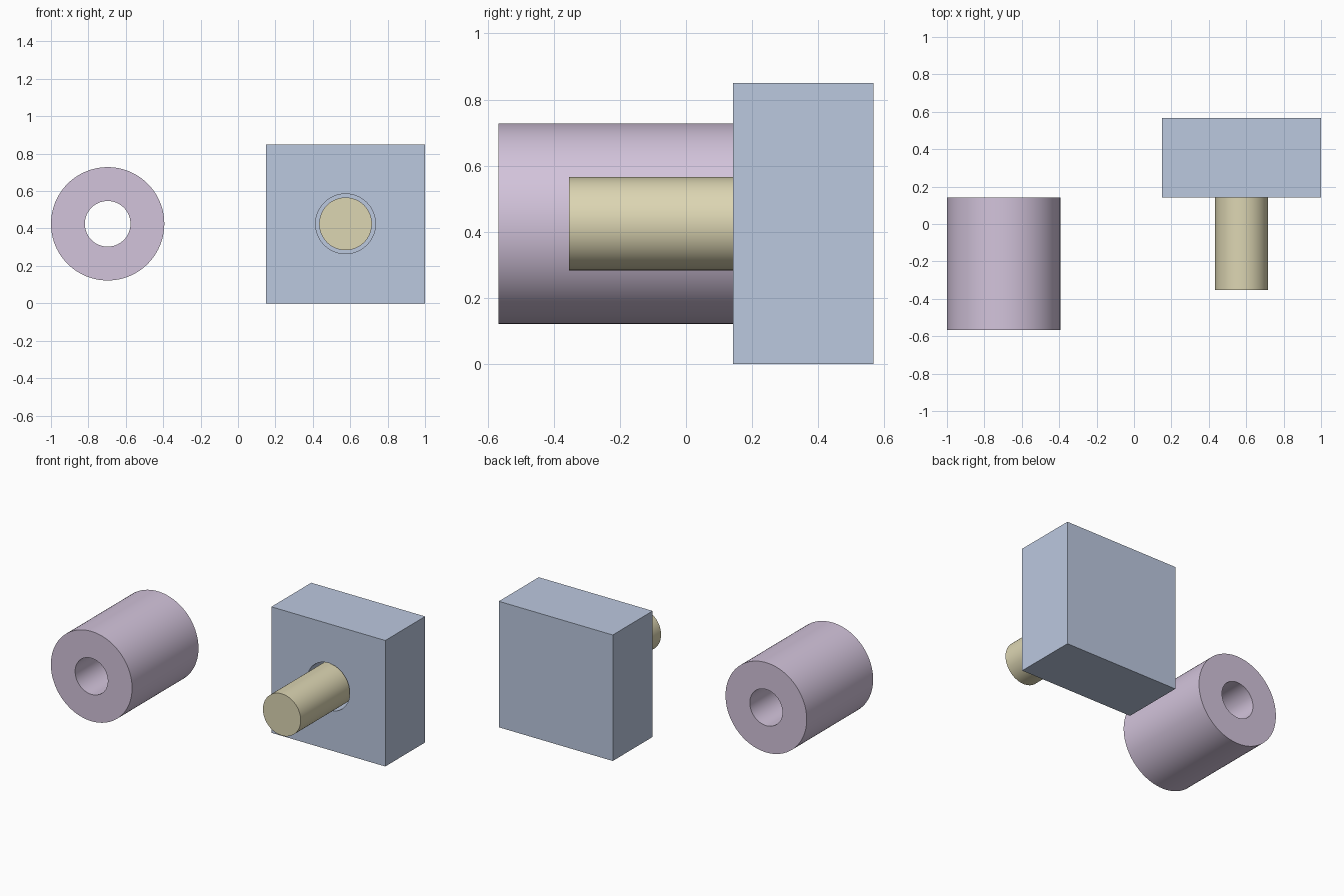
import bpy, math

if "Cube" in bpy.data.objects:
    bpy.data.objects.remove(bpy.data.objects["Cube"])

SEGMENTS = 96
Z_AXIS = 0.425           # height of all bores and shafts
BUSH_X, PIN_X = -0.697, 0.575


def paint(obj, name, color):
    mat = bpy.data.materials.new(name)
    mat.diffuse_color = (*color, 1)
    mat.use_nodes = True
    mat.node_tree.nodes["Principled BSDF"].inputs["Base Color"].default_value = mat.diffuse_color
    obj.data.materials.append(mat)


def cylinder(name, x, radius, y0, y1):
    """Cylinder lying along y."""
    bpy.ops.mesh.primitive_cylinder_add(
        vertices=SEGMENTS, radius=radius, depth=y1 - y0,
        location=(x, (y0 + y1) / 2, Z_AXIS), rotation=(math.pi / 2, 0, 0))
    obj = bpy.context.object
    obj.name = name
    return obj


def smooth(obj):
    bpy.ops.object.select_all(action='DESELECT')
    obj.select_set(True)
    bpy.context.view_layer.objects.active = obj
    bpy.ops.object.shade_smooth_by_angle(angle=math.radians(30))


def bore(obj, cutter):
    """Cut the cutter out of obj, then remove the cutter."""
    cutter.hide_render = True
    bpy.ops.object.select_all(action='DESELECT')
    obj.select_set(True)
    bpy.context.view_layer.objects.active = obj
    mod = obj.modifiers.new("bore", 'BOOLEAN')
    mod.operation = 'DIFFERENCE'
    mod.solver = 'EXACT'
    mod.object = cutter
    bpy.ops.object.modifier_apply(modifier=mod.name)
    bpy.data.objects.remove(cutter)


# Square block with a blind hole in its front face
bpy.ops.mesh.primitive_cube_add(size=1, location=(PIN_X, 0.354, 0.425))
block = bpy.context.object
block.name = "block"
block.scale = (0.85, 0.425, 0.85)
bpy.ops.object.transform_apply(location=False, rotation=False, scale=True)
bore(block, cylinder("hole_cutter", PIN_X, 0.16, -0.1, 0.354))
smooth(block)
paint(block, "blue", (0.50, 0.58, 0.74))

# Pin seated in the blind hole
pin = cylinder("pin", PIN_X, 0.141, -0.354, 0.354)
smooth(pin)
paint(pin, "olive", (0.72, 0.67, 0.45))

# Separate bushing with a through bore
bushing = cylinder("bushing", BUSH_X, 0.303, -0.5665, 0.1415)
bore(bushing, cylinder("bore_cutter", BUSH_X, 0.122, -0.8, 0.4))
smooth(bushing)
paint(bushing, "purple", (0.65, 0.55, 0.71))
